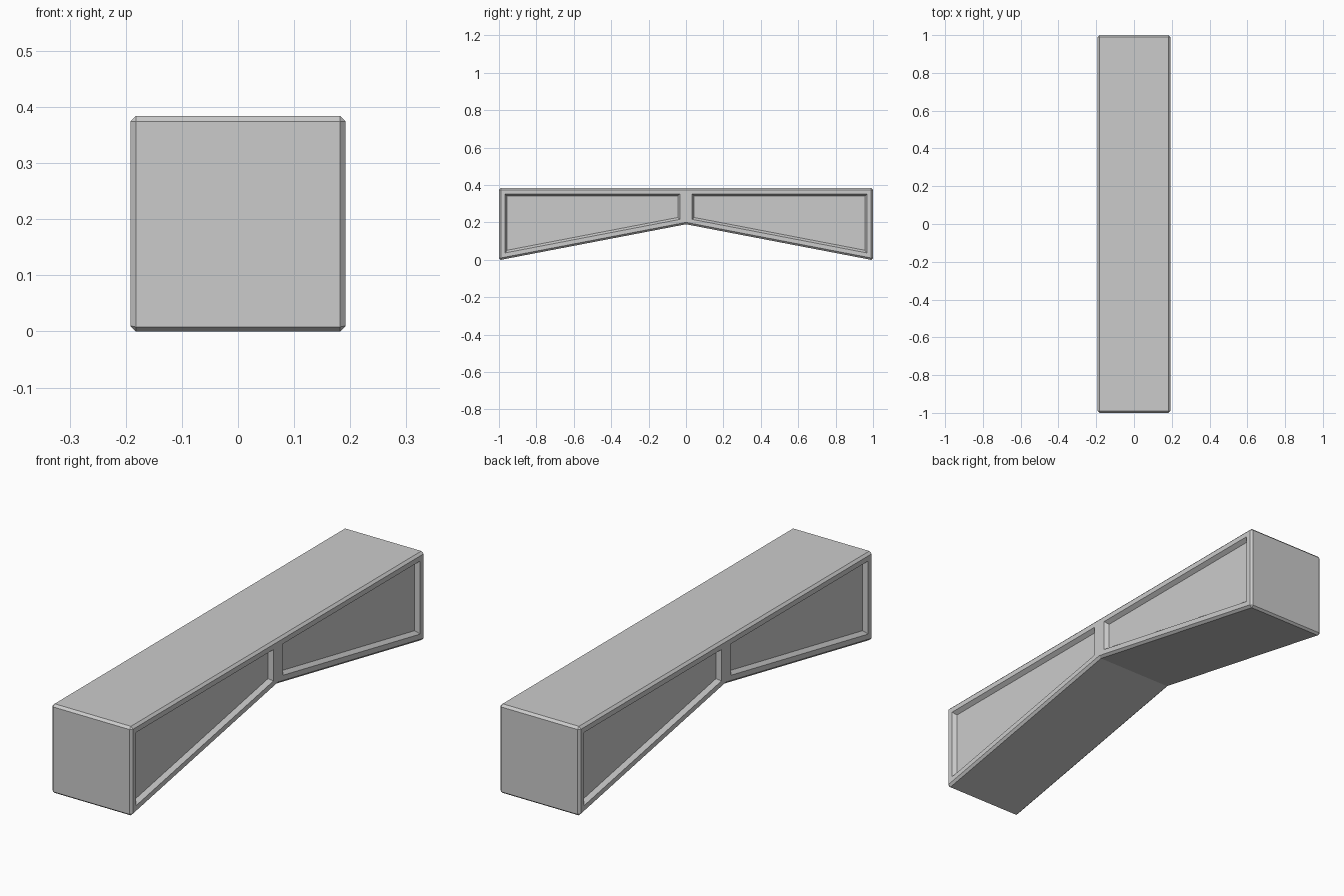
import bpy, bmesh

if "Cube" in bpy.data.objects:
    bpy.data.objects.remove(bpy.data.objects["Cube"])

HALF_W = 0.192
# Side profile (y, z): flat top, shallow inverted V underneath
LOWER = [(-1, -0.002), (0, 0.19), (1, -0.002)]
TOP = 0.384

bm = bmesh.new()

# Rows of vertices on both sides
rows = {}
for s in (-1, 1):
    rows[s] = ([bm.verts.new((s * HALF_W, y, z)) for y, z in LOWER],
               [bm.verts.new((s * HALF_W, y, TOP)) for y, z in LOWER])
(lo_l, up_l), (lo_r, up_r) = rows[-1], rows[1]

# Side panels, top, underside and ends
panels = []
for i in (0, 1):
    panels.append(bm.faces.new((lo_r[i], lo_r[i + 1], up_r[i + 1], up_r[i])))
    panels.append(bm.faces.new((lo_l[i + 1], lo_l[i], up_l[i], up_l[i + 1])))
    bm.faces.new((up_l[i], up_r[i], up_r[i + 1], up_l[i + 1]))
    bm.faces.new((lo_l[i + 1], lo_r[i + 1], lo_r[i], lo_l[i]))
bm.faces.new((lo_l[0], lo_r[0], up_r[0], up_l[0]))
bm.faces.new((lo_r[2], lo_l[2], up_l[2], up_r[2]))
bm.normal_update()

# Frame border around each panel
bmesh.ops.inset_individual(bm, faces=panels, thickness=0.032, use_even_offset=True)

# Chamfer the outer edges
outer = [e for e in bm.edges if e.calc_face_angle(0) > 0.6]
bmesh.ops.bevel(bm, geom=outer, offset=0.01, segments=1, affect='EDGES',
                profile=0.5, clamp_overlap=True)
bm.normal_update()

# Sink the panels with a sloped rim
bmesh.ops.inset_individual(bm, faces=panels, thickness=0.012, depth=-0.018,
                           use_even_offset=True)

mesh = bpy.data.meshes.new("lintel_beam")
bm.to_mesh(mesh)
bm.free()
beam = bpy.data.objects.new("lintel_beam", mesh)
bpy.context.collection.objects.link(beam)
